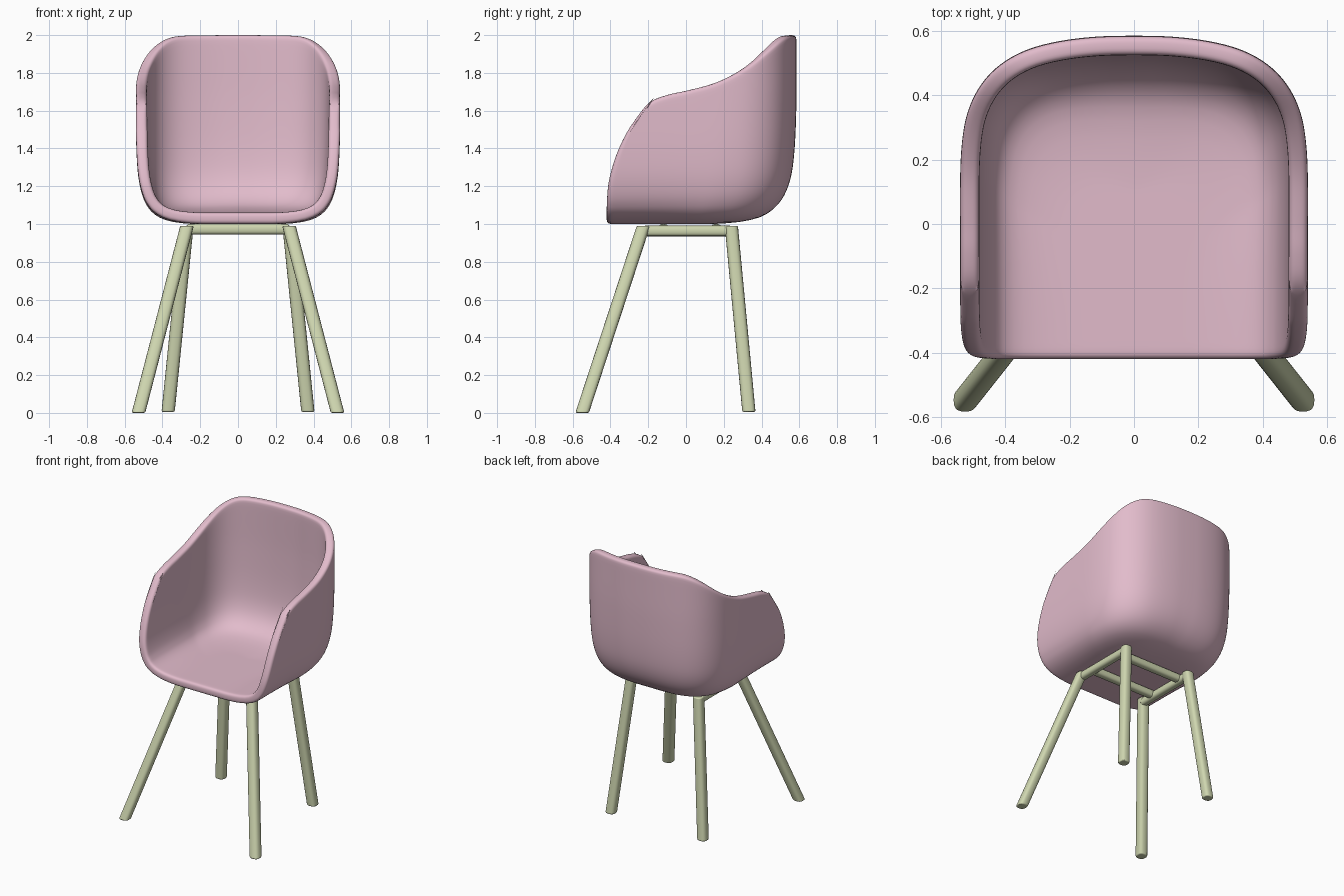
import bpy, math
from mathutils import Vector

if "Cube" in bpy.data.objects:
    bpy.data.objects.remove(bpy.data.objects["Cube"])


def material(name, rgb):
    m = bpy.data.materials.new(name)
    m.diffuse_color = (*rgb, 1)
    m.use_nodes = True
    m.node_tree.nodes["Principled BSDF"].inputs["Base Color"].default_value = m.diffuse_color
    return m


def make_object(name, verts, faces, mat):
    me = bpy.data.meshes.new(name)
    me.from_pydata(verts, [], faces)
    me.materials.append(mat)
    me.polygons.foreach_set("use_smooth", [True] * len(me.polygons))
    ob = bpy.data.objects.new(name, me)
    bpy.context.collection.objects.link(ob)
    return ob


def curve(pts, x):
    """Smooth interpolation through (x, value) points."""
    if x <= pts[0][0]:
        return pts[0][1]
    if x >= pts[-1][0]:
        return pts[-1][1]
    k = next(i for i in range(len(pts) - 1) if x <= pts[i + 1][0])

    def slope(i):
        a, b = pts[max(i - 1, 0)], pts[min(i + 1, len(pts) - 1)]
        return (b[1] - a[1]) / (b[0] - a[0])
    (x0, y0), (x1, y1) = pts[k], pts[k + 1]
    h = x1 - x0
    t = (x - x0) / h
    return ((2*t**3 - 3*t**2 + 1) * y0 + (t**3 - 2*t**2 + t) * h * slope(k)
            + (3*t**2 - 2*t**3) * y1 + (t**3 - t**2) * h * slope(k + 1))


pink = material("pink_shell", (0.76, 0.50, 0.60))
green = material("green_frame", (0.62, 0.67, 0.43))

# Shell curves: plan outline, rim height by y, front edge by z, wall inset by z
plan = [(.54, -.42), (.54, -.1), (.54, .15), (.535, .25), (.52, .34), (.485, .42),
        (.43, .485), (.35, .535), (.25, .565), (.12, .582), (0, .585)]
rim = [(-.27, 1.55), (-.2, 1.64), (-.1, 1.683), (0, 1.705), (.15, 1.745), (.25, 1.79),
       (.35, 1.85), (.45, 1.93), (.53, 1.99), (.585, 2.0)]
front = [(1.07, -.42), (1.2, -.412), (1.3, -.39), (1.4, -.355), (1.5, -.305), (1.55, -.27)]
fillet = [(.33, 1.0), (.22, 1.008), (.135, 1.032), (.085, 1.07)]
wall = [(1.07, .085), (1.12, .05), (1.2, .023), (1.3, .008), (1.5, 0), (2.0, 0)]
N, FLOOR, WALL = 32, 4, 14

arc = [0]
for a, b in zip(plan, plan[1:]):
    arc.append(arc[-1] + math.dist(a, b))
plan_x = [(s, p[0]) for s, p in zip(arc, plan)]
plan_y = [(s, p[1]) for s, p in zip(arc, plan)]


def slide(y, g):
    """Shift the straight side so it starts at front edge g."""
    return y if y > .15 else g + (y + .42) * (.15 - g) / .57


# Shell: half grid, columns from front to back, rows from floor spine to rim
verts = []
for i in range(N + 1):
    s = arc[-1] * i / N
    wx, wy = curve(plan_x, s), curve(plan_y, s)
    if i == N:
        wx = 0
    spine = Vector((0, -.42 + .46 * (i / N) ** .6))
    d = (spine - Vector((wx, wy))).normalized()
    w = min(max((wy - .15) / .435, 0), 1)
    widen = 1 + .4 * w
    start = Vector((wx, wy)) + d * fillet[0][0] * widen
    for j in range(FLOOR):
        p = spine.lerp(start, j / FLOOR)
        verts.append((p.x, p.y, 1.0))
    for inset, z in fillet[:-1]:
        p = Vector((wx, wy)) + d * inset * widen
        verts.append((p.x, p.y, z))
    top = curve(rim, slide(wy, -.27))
    for j in range(WALL + 1):
        t = j / WALL
        z = 1.07 + (top - 1.07) * t ** 1.25
        g = curve(front, 1.07 + .48 * t ** 1.25)
        inset = curve(wall, z) * widen + .012 * w * max(0, (1.7 - z) / .6)
        verts.append((wx + d.x * inset, slide(wy, g) + d.y * inset, z))
R = len(verts) // (N + 1)
faces = [(i*R + j, (i+1)*R + j, (i+1)*R + j + 1, i*R + j + 1)
         for i in range(N) for j in range(R - 1)]
shell = make_object("seat_shell", verts, faces, pink)
m = shell.modifiers.new("mirror", 'MIRROR')
m.use_clip = True
m = shell.modifiers.new("thickness", 'SOLIDIFY')
m.thickness, m.offset = .06, -1
m = shell.modifiers.new("rounded_rim", 'BEVEL')
m.width, m.segments, m.limit_method = .02, 3, 'ANGLE'
m.angle_limit, m.use_clamp_overlap = math.radians(50), False
m = shell.modifiers.new("smooth", 'SUBSURF')
m.levels = m.render_levels = 1


def strut(name, a, b, u, v, r, power):
    """Bar with a rounded section spanned by u and v, from a to b."""
    a, b, u, v = map(Vector, (a, b, u, v))
    n = 20
    ring = []
    for k in range(n):
        c, s = math.cos(math.tau * k / n), math.sin(math.tau * k / n)
        e = 2 / power
        ring.append(u * r * math.copysign(abs(c) ** e, c) + v * r * math.copysign(abs(s) ** e, s))
    vs = [p + q for p in (a, b) for q in ring]
    fs = [(k, (k + 1) % n, n + (k + 1) % n, n + k) for k in range(n)]
    fs += [tuple(range(n))[::-1], tuple(range(n, 2 * n))]
    if (b - a).dot(u.cross(v)) < 0:
        fs = [f[::-1] for f in fs]
    ob = make_object(name, vs, fs, green)
    m = ob.modifiers.new("soft_ends", 'BEVEL')
    m.width, m.segments, m.limit_method = .008, 2, 'ANGLE'
    m.angle_limit = math.radians(50)
    m.harden_normals = True
    return ob


# Legs and side rails, left and right
X, Y, Z = (1, 0, 0), (0, 1, 0), (0, 0, 1)
for side, sx in (("left", -1), ("right", 1)):
    strut(f"front_leg_{side}", (sx*.527, -.55, 0), (sx*.27, -.225, .99), X, Y, .036, 2.7)
    strut(f"back_leg_{side}", (sx*.37, .333, .005), (sx*.27, .24, .99), X, Y, .035, 2.7)
    strut(f"side_rail_{side}", (sx*.27, -.225, .963), (sx*.27, .24, .963), Z, X, .028, 2.7)

# Cross rails under the seat
for name, y in (("front_cross_rail", -.12), ("back_cross_rail", .16)):
    strut(name, (-.27, y, .972), (.27, y, .972), Y, Z, .028, 2.7)
